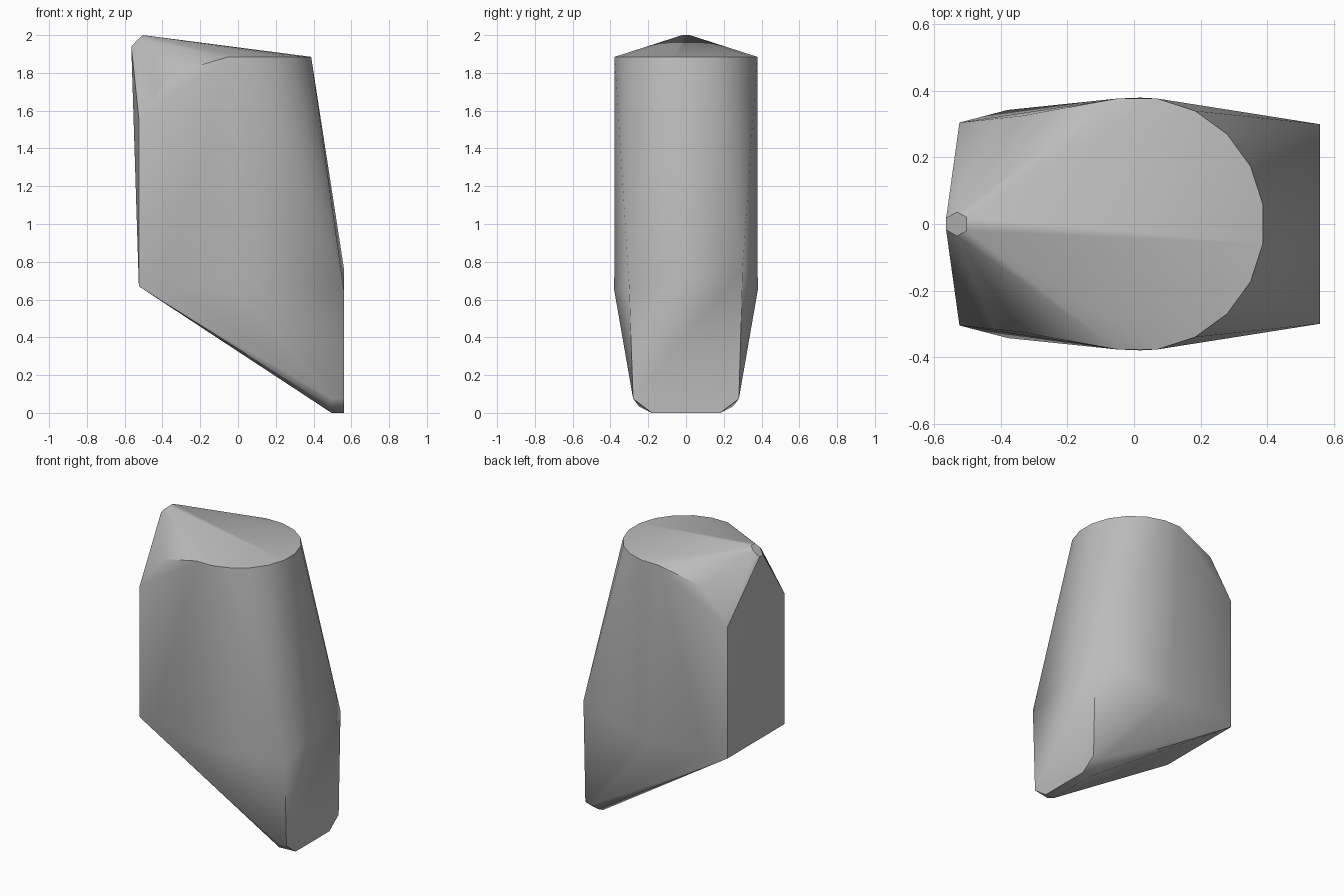
import bpy
import bmesh
import math

cube = bpy.data.objects.get("Cube")
if cube:
    bpy.data.objects.remove(cube, do_unlink=True)

grey = bpy.data.materials.new("light_grey")
grey.use_nodes = True
colour = (0.5, 0.5, 0.5, 1)
grey.diffuse_color = colour
grey.node_tree.nodes["Principled BSDF"].inputs["Base Color"].default_value = colour


def mirrored(points):
    """Points given for one side, returned for both sides."""
    return [(x, s * y, z) for x, y, z in points for s in (-1, 1)]


# Round top rim, open toward the tip
RIM_Z, RADIUS, SIDES = 1.885, 0.382, 20
rim = []
for i in range(6):
    a = math.tau * (i + 0.5) / SIDES
    rim.append((0.01 + RADIUS * math.cos(a), RADIUS * math.sin(a), RIM_Z))

# Rim falling away to the upper corner of the narrow end
shoulder = [(-0.1, 0.35, RIM_Z), (-0.34, 0.325, 1.8),
            (-0.42, 0.315, 1.7), (-0.525, 0.305, 1.56)]

# Small six-sided facet at the raised tip
tip = [(-0.565, 0.018, 1.94), (-0.532, 0.036, 1.975), (-0.503, 0.02, 2.0)]

# Widest line of the flanks, above the sloping underside
flank = [(-0.525, 0.305, 0.67), (-0.38, 0.343, 0.68), (0.02, 0.38, 0.65)]

# Chamfered foot
foot = [(0.56, 0.28, 0.075), (0.5, 0.28, 0.075), (0.485, 0.25, 0.035),
        (0.495, 0.18, 0), (0.56, 0.18, 0)]

# Upper corners of the flat end face differ slightly in height
end_corners = [(0.56, -0.3, 0.65), (0.56, 0.3, 0.77)]

bm = bmesh.new()
for p in mirrored(rim + shoulder + tip + flank + foot) + end_corners:
    bm.verts.new(p)
hull = bmesh.ops.convex_hull(bm, input=bm.verts)
loose = [v for v in bm.verts if not v.link_faces]
bmesh.ops.delete(bm, geom=loose, context="VERTS")
bmesh.ops.dissolve_limit(bm, angle_limit=math.radians(0.5),
                         verts=bm.verts, edges=bm.edges)
bmesh.ops.recalc_face_normals(bm, faces=bm.faces)

mesh = bpy.data.meshes.new("faceted_block")
bm.to_mesh(mesh)
bm.free()
mesh.materials.append(grey)
block = bpy.data.objects.new("faceted_block", mesh)
bpy.context.collection.objects.link(block)

bpy.ops.object.select_all(action="DESELECT")
block.select_set(True)
bpy.context.view_layer.objects.active = block
bpy.ops.object.shade_smooth_by_angle(angle=math.radians(30))
